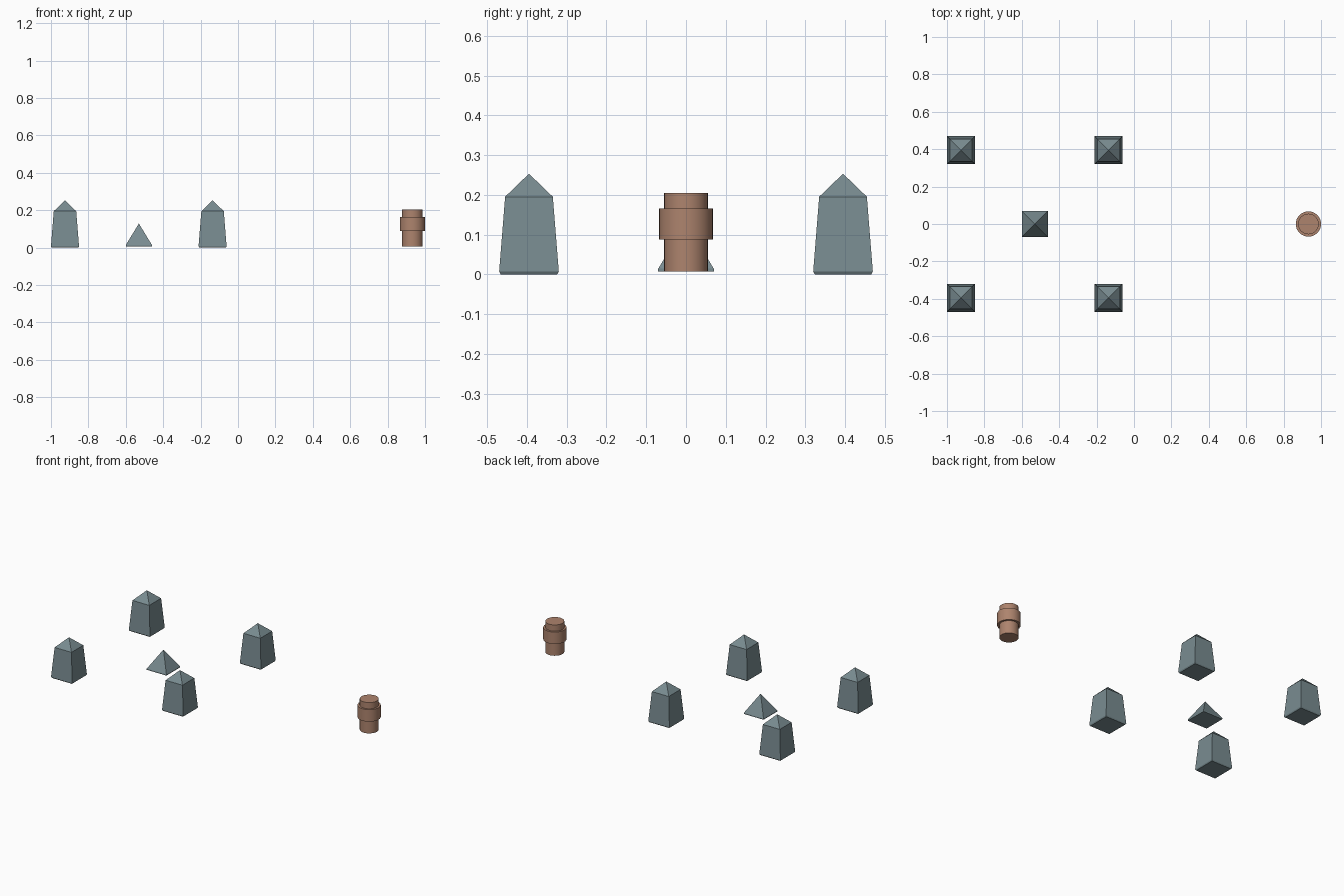
import bpy, bmesh, math

if "Cube" in bpy.data.objects:
    bpy.data.objects.remove(bpy.data.objects["Cube"])


def material(name, rgb):
    m = bpy.data.materials.new(name)
    m.diffuse_color = (*rgb, 1)
    m.use_nodes = True
    m.node_tree.nodes["Principled BSDF"].inputs["Base Color"].default_value = m.diffuse_color
    return m


slate = material("slate grey", (0.19, 0.26, 0.28))
clay = material("clay brown", (0.42, 0.23, 0.155))


def stack(name, profile, sides, loc, mat, start=0.0, smooth=False):
    """Closed solid from (radius, height) rings; radius 0 makes an apex."""
    bm = bmesh.new()
    rings = []
    for r, z in profile:
        if r == 0:
            rings.append([bm.verts.new((0, 0, z))])
        else:
            rings.append([bm.verts.new((r * math.cos(start + math.tau * i / sides),
                                        r * math.sin(start + math.tau * i / sides), z))
                          for i in range(sides)])
    for a, b in zip(rings, rings[1:]):
        for i in range(sides):
            j = (i + 1) % sides
            bm.faces.new((a[i], a[j], b[0]) if len(b) == 1 else (a[i], a[j], b[j], b[i]))
    bm.faces.new(rings[0][::-1])
    if len(rings[-1]) > 1:
        bm.faces.new(rings[-1])
    bmesh.ops.recalc_face_normals(bm, faces=bm.faces)
    mesh = bpy.data.meshes.new(name)
    bm.to_mesh(mesh)
    bm.free()
    mesh.materials.append(mat)
    ob = bpy.data.objects.new(name, mesh)
    bpy.context.collection.objects.link(ob)
    ob.location = loc
    if smooth:
        bpy.ops.object.select_all(action='DESELECT')
        ob.select_set(True)
        bpy.context.view_layer.objects.active = ob
        bpy.ops.object.shade_smooth_by_angle(angle=math.radians(30))
    return ob


def square(half_profile):
    """Half widths to corner radii for four-sided parts."""
    return [(h * math.sqrt(2), z) for h, z in half_profile]


# four tapered corner pillars with pointed caps
pillar = square([(0.071, 0), (0.075, 0.007), (0.060, 0.195), (0, 0.253)])
for x, xn in ((-0.925, "left"), (-0.136, "right")):
    for y, yn in ((-0.395, "front"), (0.395, "back")):
        stack(f"{xn}_{yn}_pillar", pillar, 4, (x, y, 0), slate, math.pi / 4)

# small pyramid in the middle of the pillars
stack("centre_pyramid", square([(0.070, 0.007), (0.070, 0.014), (0, 0.129)]),
      4, (-0.53, 0, 0), slate, math.pi / 4)

# separate round post with a wide collar
stack("round_post", [(0.055, 0.007), (0.055, 0.088), (0.0675, 0.088),
                     (0.0675, 0.165), (0.055, 0.165), (0.055, 0.205)],
      32, (0.9325, 0, 0), clay, smooth=True)
